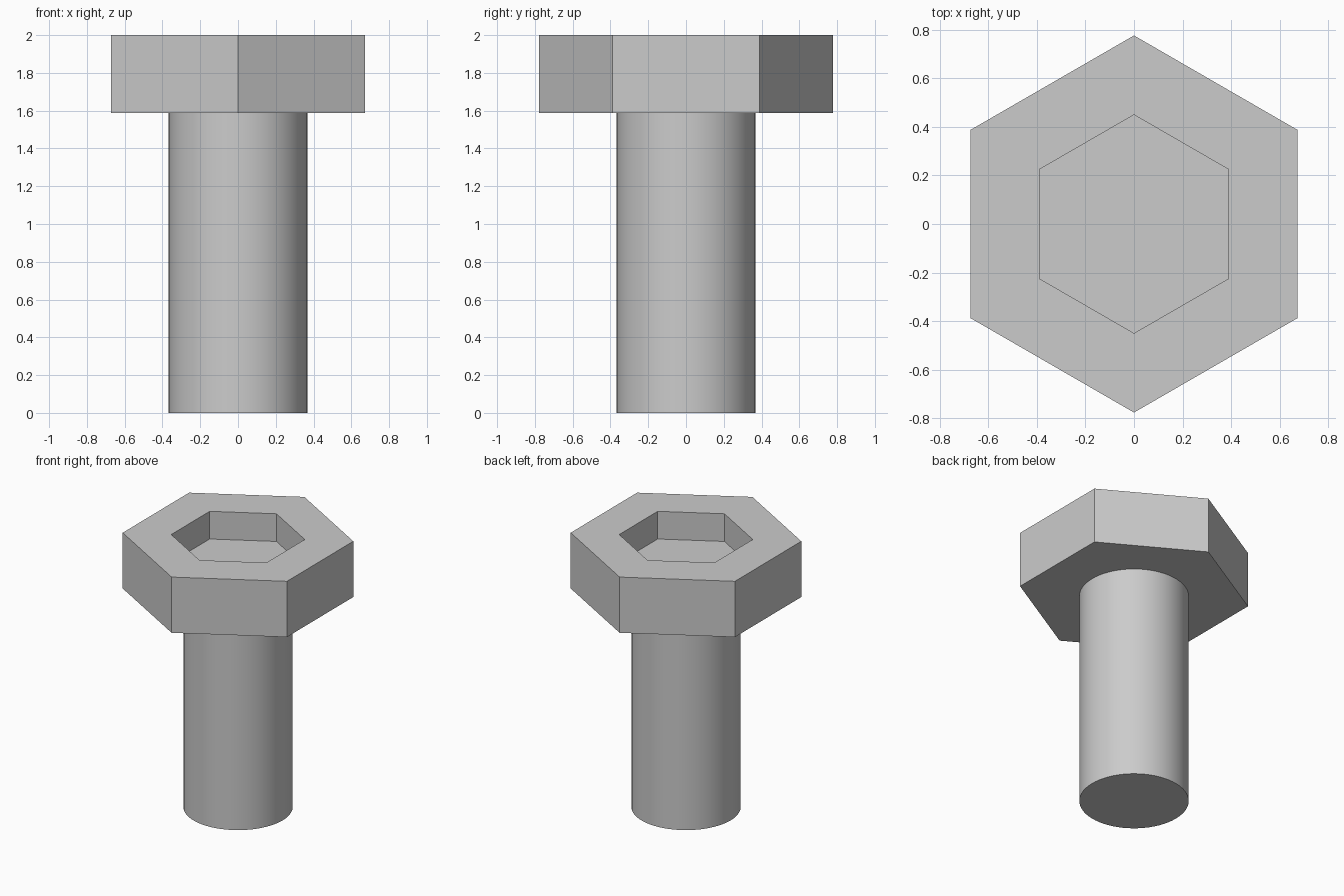
import bpy, bmesh
from math import pi, sin, cos, radians

if "Cube" in bpy.data.objects:
    bpy.data.objects.remove(bpy.data.objects["Cube"])

SHAFT_R, HEAD_R, SOCKET_R = 0.367, 0.777, 0.45
HEAD_Z, SOCKET_Z, TOP_Z = 1.587, 1.795, 2.0


def lathe(name, profile, sides):
    """Solid from stacked regular polygons (radius, z), first corner on +y, capped at both ends."""
    bm = bmesh.new()
    rings = []
    for r, z in profile:
        angles = [pi / 2 + 2 * pi * i / sides for i in range(sides)]
        rings.append([bm.verts.new((r * cos(a), r * sin(a), z)) for a in angles])
    for low, high in zip(rings, rings[1:]):
        for i in range(sides):
            j = (i + 1) % sides
            bm.faces.new((low[i], low[j], high[j], high[i]))
    bm.faces.new(rings[0][::-1])
    bm.faces.new(rings[-1])
    bmesh.ops.recalc_face_normals(bm, faces=bm.faces)
    mesh = bpy.data.meshes.new(name)
    bm.to_mesh(mesh)
    bm.free()
    obj = bpy.data.objects.new(name, mesh)
    bpy.context.collection.objects.link(obj)
    return obj


# Hexagonal head with a recessed hexagonal socket
lathe("bolt_head", [(HEAD_R, HEAD_Z), (HEAD_R, TOP_Z), (SOCKET_R, TOP_Z), (SOCKET_R, SOCKET_Z)], 6)

# Smooth round shaft, seated slightly into the head
shaft = lathe("bolt_shaft", [(SHAFT_R, 0), (SHAFT_R, HEAD_Z + 0.01)], 64)
bpy.context.view_layer.objects.active = shaft
shaft.select_set(True)
bpy.ops.object.shade_smooth_by_angle(angle=radians(30))
